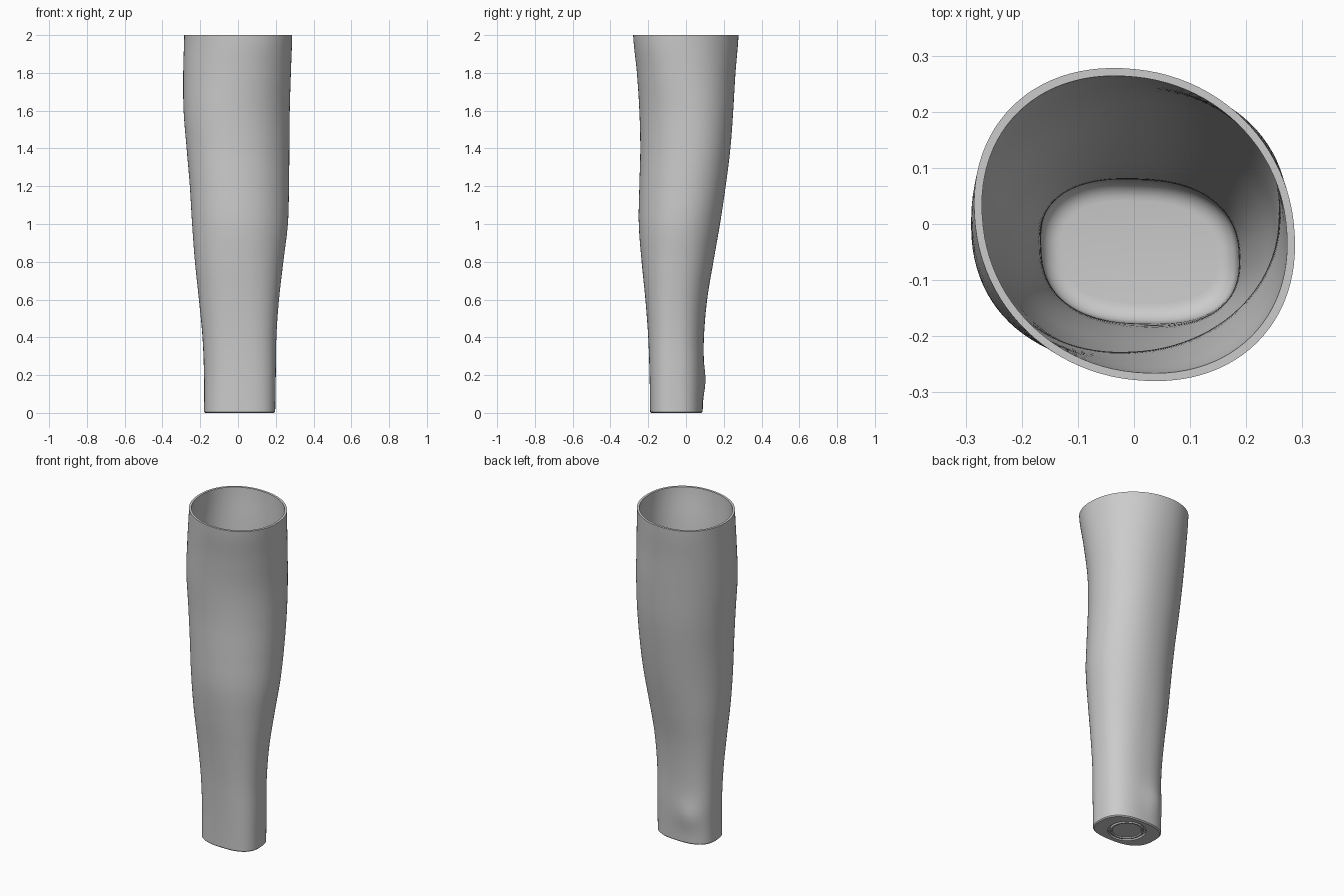
import bpy, bmesh
from math import sin, cos, pi, copysign, exp
from mathutils import Vector

cube = bpy.data.objects.get("Cube")
if cube:
    bpy.data.objects.remove(cube)

SIDES, STEPS, WALL = 96, 64, 0.014

# Cross-sections: height, x min, x max, y min, y max, skew, squareness
SECTIONS = [
    (0, -.18, .197, -.19, .088, -.1, 2.6),
    (.2, -.18, .2, -.193, .093, -.1, 2.5),
    (.4, -.188, .203, -.2, .095, -.08, 2.4),
    (.6, -.207, .217, -.215, .112, -.05, 2.3),
    (.8, -.228, .24, -.235, .145, 0, 2.2),
    (1, -.243, .264, -.25, .18, .04, 2.1),
    (1.2, -.255, .27, -.247, .21, .07, 2.1),
    (1.4, -.272, .272, -.242, .235, .08, 2.1),
    (1.6, -.288, .274, -.247, .25, .06, 2.1),
    (1.8, -.29, .28, -.26, .262, -.03, 2.1),
    (2, -.285, .287, -.28, .278, -.12, 2.1),
]
BONE = Vector((-.07, .09, .17))


def section_at(z):
    """Smoothly interpolated cross-section at a height."""
    last = len(SECTIONS) - 1
    i = min(int(z / 2 * last), last - 1)
    p = [SECTIONS[max(0, min(last, i + k))] for k in (-1, 0, 1, 2)]
    f = z / 2 * last - i
    return [b + f / 2 * (c - a + f * (2*a - 5*b + 4*c - d + f * (3*(b - c) + d - a)))
            for a, b, c, d in zip(*p)]


def power(v, n):
    return copysign(abs(v) ** (2 / n), v)


def outline(z, inset=0, height=None):
    """One ring of the sleeve, shrunk by an inset, with the wrist bump."""
    _, x0, x1, y0, y1, skew, n = section_at(z)
    ring = []
    for k in range(SIDES):
        t = 2 * pi * k / SIDES
        x = (x0 + x1) / 2 + ((x1 - x0) / 2 - inset) * power(cos(t), n)
        y = (y0 + y1) / 2 + ((y1 - y0) / 2 - inset) * power(sin(t + skew), n)
        p = Vector((x, y, z))
        swell = .016 * exp(-((p - BONE).length / .08) ** 2)
        p += Vector((-.5, .8, 0)) * swell
        if height is not None:
            p.z = height
        ring.append(p)
    return ring


def circle(r, z):
    return [Vector((.01 + r * cos(2 * pi * k / SIDES), -.05 + r * sin(2 * pi * k / SIDES), z))
            for k in range(SIDES)]


def loft(bm, rings):
    """Skin a chain of rings and cap both ends."""
    loops = [[bm.verts.new(p) for p in ring] for ring in rings]
    for a, b in zip(loops, loops[1:]):
        for k in range(SIDES):
            m = (k + 1) % SIDES
            bm.faces.new((a[k], a[m], b[m], b[k]))
    bm.faces.new(loops[0][::-1])
    bm.faces.new(loops[-1])


# Underside with a ring groove
rings = [circle(r, z) for r, z in
         ((.08, .006), (.084, 0), (.092, 0), (.094, .01), (.104, .01), (.106, 0))]
rings.append(outline(0, .006))
# Outer wall, rim, inner wall and rounded floor
heights = [.006 + (2 - .006) * i / STEPS for i in range(STEPS + 1)]
rings += [outline(z) for z in heights]
rings += [outline(z, WALL) for z in reversed(heights) if z > .07]
for i in range(1, 7):
    a = pi / 2 * i / 6
    rings.append(outline(.06, WALL + .035 * (1 - cos(a)), .06 - .035 * sin(a)))

bm = bmesh.new()
loft(bm, rings)
bmesh.ops.recalc_face_normals(bm, faces=bm.faces)
mesh = bpy.data.meshes.new("sleeve")
bm.to_mesh(mesh)
bm.free()

sleeve = bpy.data.objects.new("forearm_sleeve", mesh)
bpy.context.collection.objects.link(sleeve)

grey = bpy.data.materials.new("plain grey")
grey.use_nodes = True
colour = (.6, .6, .6, 1)
grey.diffuse_color = colour
grey.node_tree.nodes["Principled BSDF"].inputs["Base Color"].default_value = colour
mesh.materials.append(grey)

bpy.context.view_layer.objects.active = sleeve
sleeve.select_set(True)
bpy.ops.object.shade_smooth_by_angle(angle=pi / 5)
